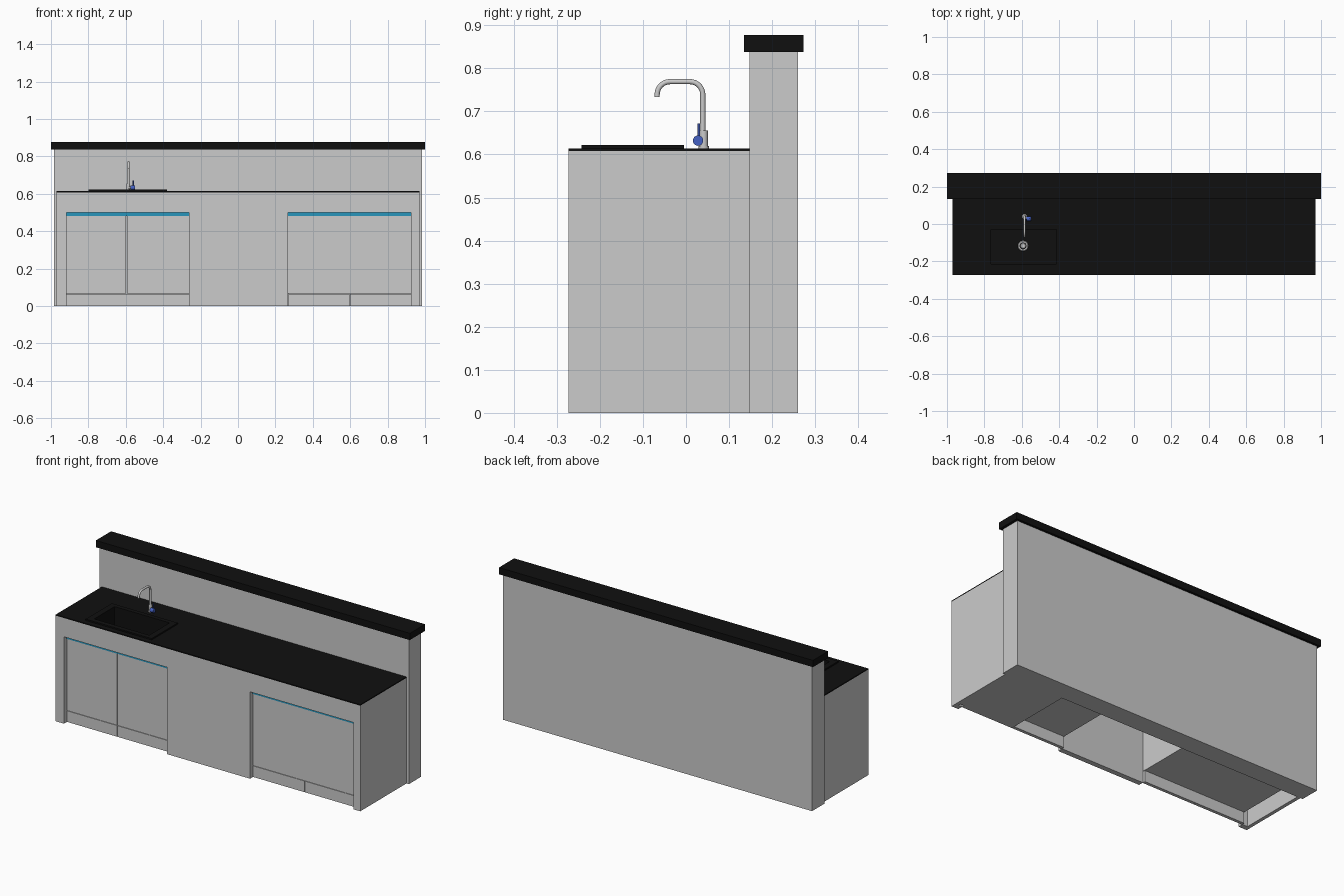
import bpy, bmesh, math
from mathutils import Vector

if "Cube" in bpy.data.objects:
    bpy.data.objects.remove(bpy.data.objects["Cube"])


def material(name, rgb):
    m = bpy.data.materials.new(name)
    m.diffuse_color = (*rgb, 1)
    m.use_nodes = True
    m.node_tree.nodes["Principled BSDF"].inputs["Base Color"].default_value = m.diffuse_color
    return m


BLACK = material("black_stone", (0.005, 0.005, 0.005))
CYAN = material("cyan_trim", (0.02, 0.30, 0.50))
BLUE = material("blue_handle", (0.06, 0.12, 0.55))
STEEL = material("steel", (0.55, 0.55, 0.55))


def finish(name, bm, mat=None):
    me = bpy.data.meshes.new(name)
    bm.to_mesh(me)
    bm.free()
    ob = bpy.data.objects.new(name, me)
    bpy.context.collection.objects.link(ob)
    if mat:
        me.materials.append(mat)
    return ob


def smooth(ob):
    bpy.ops.object.select_all(action='DESELECT')
    ob.select_set(True)
    bpy.context.view_layer.objects.active = ob
    bpy.ops.object.shade_smooth_by_angle(angle=math.radians(40))


def box(name, x, y, z, mat=None):
    """Box from (min, max) ranges."""
    bm = bmesh.new()
    bmesh.ops.create_cube(bm, size=1)
    for v in bm.verts:
        for i, r in enumerate((x, y, z)):
            v.co[i] = r[0] if v.co[i] < 0 else r[1]
    return finish(name, bm, mat)


def rod(name, a, b, r, mat=None, r2=None, sides=24):
    """Cylinder from a to b."""
    a, b = Vector(a), Vector(b)
    bm = bmesh.new()
    bmesh.ops.create_cone(bm, cap_ends=True, segments=sides, radius1=r,
                          radius2=r if r2 is None else r2, depth=(b - a).length)
    q = Vector((0, 0, 1)).rotation_difference(b - a)
    for v in bm.verts:
        v.co = q @ v.co + (a + b) / 2
    ob = finish(name, bm, mat)
    smooth(ob)
    return ob


def cut(ob, cutter):
    m = ob.modifiers.new("hole", 'BOOLEAN')
    m.operation, m.object, m.solver = 'DIFFERENCE', cutter, 'EXACT'
    bpy.context.view_layer.objects.active = ob
    bpy.ops.object.modifier_apply(modifier=m.name)


FRONT, DOOR, BACK, TOP = -0.273, -0.246, 0.147, 0.608

# back wall and its ledge
box("back_wall", (-0.985, 0.985), (BACK, 0.26), (0, 0.84))
box("wall_ledge", (-1, 1), (0.135, 0.273), (0.838, 0.877), BLACK)

# cabinet front frame
box("front_header", (-0.97, 0.97), (FRONT, DOOR + 0.003), (0.5, TOP))
for n, a, b in (("left_post", -0.97, -0.917), ("middle_panel", -0.262, 0.268),
                ("right_post", 0.926, 0.97)):
    box(n, (a, b), (FRONT, DOOR + 0.003), (0, 0.5))

# end panels
box("left_end_panel", (-0.97, -0.95), (DOOR, BACK), (0, TOP))
box("right_end_panel", (0.95, 0.97), (DOOR, BACK), (0, TOP))

# cabinet carcasses; the rightmost one reaches the floor
for i, (a, b, z) in enumerate(((-0.917, -0.596, 0.065), (-0.596, -0.262, 0.065),
                               (0.268, 0.597, 0.065), (0.597, 0.95, 0.0))):
    box(f"carcass_{i + 1}", (a, b), (DOOR + 0.018, BACK), (z, 0.48))
    # kick board
    end = min(b, 0.926)
    box(f"kick_board_{i + 1}", (a + 0.001, end - 0.001), (DOOR, DOOR + 0.018), (0, 0.064))

# doors and cyan grip strips
for n, a, b in (("left_door_a", -0.917, -0.599), ("left_door_b", -0.594, -0.262),
                ("right_door", 0.268, 0.926)):
    box(n, (a, b), (DOOR, DOOR + 0.018), (0.066, 0.48))
for n, a, b in (("left_grip", -0.917, -0.262), ("right_grip", 0.268, 0.926)):
    box(n, (a, b), (DOOR - 0.004, DOOR + 0.018), (0.48, 0.5), CYAN)

# worktop and sink rim with the bowl opening
bx, by, bz = (-0.765, -0.415), (-0.215, -0.03), 0.49
worktop = box("worktop", (-0.97, 0.97), (FRONT, BACK), (TOP, 0.614), BLACK)
rim = box("sink_rim", (-0.80, -0.38), (-0.243, -0.005), (0.614, 0.622), BLACK)
cutter = box("bowl_cutter", bx, by, (0.5, 0.7))
cutter.hide_render = True
cut(worktop, cutter)
cut(rim, cutter)
bpy.data.objects.remove(cutter)

# sink bowl: open box with wall thickness
bowl = box("sink_bowl", bx, by, (bz, 0.62), BLACK)
bm = bmesh.new()
bm.from_mesh(bowl.data)
bmesh.ops.delete(bm, geom=[f for f in bm.faces if f.normal.z > 0.9], context='FACES')
bm.to_mesh(bowl.data)
bm.free()
m = bowl.modifiers.new("thickness", 'SOLIDIFY')
m.thickness, m.offset = 0.004, 1

# drain
dx, dy = -0.593, -0.117
rod("drain_flange", (dx, dy, bz), (dx, dy, bz + 0.004), 0.028, STEEL, 0.025, 32)
rod("drain_well", (dx, dy, bz + 0.004), (dx, dy, bz + 0.005), 0.019, BLACK, None, 32)
rod("drain_strainer", (dx, dy, bz + 0.005), (dx, dy, bz + 0.008), 0.015, STEEL, 0.012, 32)

# tap body and bent spout
fx, fy = -0.586, 0.041
rod("tap_base", (fx, fy, 0.614), (fx, fy, 0.619), 0.012, STEEL)
rod("tap_body", (fx, fy, 0.614), (fx, fy, 0.655), 0.0095, STEEL)
pts = [(fx, 0.039, 0.65)]
for cy, cz, r, a0, a1 in ((0.009, 0.739, 0.03, 0, 90), (-0.037, 0.739, 0.03, 90, 180)):
    for k in range(9):
        t = math.radians(a0 + (a1 - a0) * k / 8)
        pts.append((fx, cy + r * math.cos(t), cz + r * math.sin(t)))
pts.append((fx, -0.067, 0.733))
cu = bpy.data.curves.new("tap_spout", 'CURVE')
cu.dimensions, cu.bevel_depth, cu.bevel_resolution, cu.use_fill_caps = '3D', 0.006, 4, True
sp = cu.splines.new('POLY')
sp.points.add(len(pts) - 1)
for p, c in zip(sp.points, pts):
    p.co = (*c, 1)
spout = bpy.data.objects.new("tap_spout", cu)
bpy.context.collection.objects.link(spout)
cu.materials.append(STEEL)

# mixer knob and lever
rod("knob_stem", (fx, 0.035, 0.632), (-0.57, 0.03, 0.632), 0.006, STEEL)
rod("mixer_knob", (-0.575, 0.028, 0.632), (-0.552, 0.028, 0.632), 0.012, BLUE)
rod("mixer_lever", (-0.56, 0.03, 0.632), (-0.56, 0.03, 0.672), 0.0028, BLUE, None, 12)
